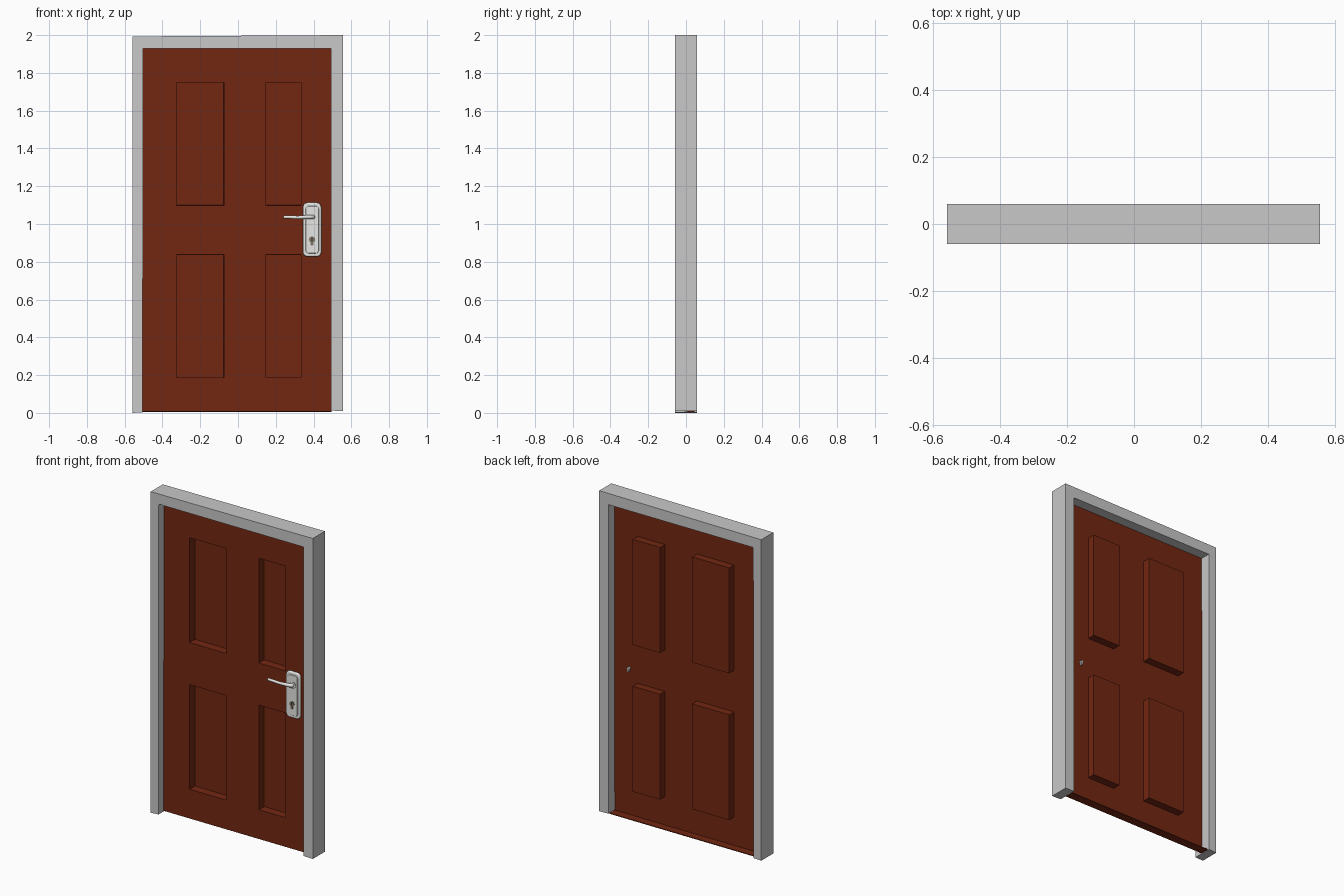
import bpy
import bmesh
import math
from mathutils import Matrix

cube = bpy.data.objects.get("Cube")
if cube:
    bpy.data.objects.remove(cube, do_unlink=True)


def material(name, r, g, b):
    m = bpy.data.materials.new(name)
    m.use_nodes = True
    m.diffuse_color = (r, g, b, 1)
    m.node_tree.nodes["Principled BSDF"].inputs["Base Color"].default_value = (r, g, b, 1)
    return m


GREY = material("frame_grey", 0.58, 0.58, 0.58)
RED = material("red_brown", 0.17, 0.02, 0.006)
WHITE = material("pale_metal", 0.82, 0.83, 0.8)
DARK = material("lock_bronze", 0.22, 0.18, 0.14)
BLACK = material("keyhole_black", 0.02, 0.02, 0.02)


def finish(name, bm, mat):
    """Turn a bmesh into a named object."""
    bmesh.ops.recalc_face_normals(bm, faces=bm.faces)
    mesh = bpy.data.meshes.new(name)
    bm.to_mesh(mesh)
    bm.free()
    obj = bpy.data.objects.new(name, mesh)
    bpy.context.collection.objects.link(obj)
    mesh.materials.append(mat)
    return obj


def extrude_outline(name, points, y0, y1, mat):
    """Extrude an x-z outline from y0 to y1."""
    bm = bmesh.new()
    face = bm.faces.new([bm.verts.new((x, y0, z)) for x, z in points])
    result = bmesh.ops.extrude_face_region(bm, geom=[face])
    verts = [v for v in result["geom"] if isinstance(v, bmesh.types.BMVert)]
    bmesh.ops.translate(bm, verts=verts, vec=(0, y1 - y0, 0))
    return finish(name, bm, mat)


def rounded_rect(x0, x1, z0, z1, r, steps=5):
    points = []
    corners = ((x1 - r, z1 - r), (x0 + r, z1 - r), (x0 + r, z0 + r), (x1 - r, z0 + r))
    for i, (cx, cz) in enumerate(corners):
        for s in range(steps + 1):
            a = (i + s / steps) * math.pi / 2
            points.append((cx + r * math.cos(a), cz + r * math.sin(a)))
    return points


def bevel(obj, width, segments=3):
    mod = obj.modifiers.new("bevel", "BEVEL")
    mod.width = width
    mod.segments = segments
    mod.limit_method = "ANGLE"
    mod.angle_limit = math.radians(50)


def smooth(obj):
    bpy.ops.object.select_all(action="DESELECT")
    obj.select_set(True)
    bpy.context.view_layer.objects.active = obj
    bpy.ops.object.shade_smooth_by_angle()


def rod(name, x, z, y0, y1, r0, r1, mat):
    """Round part whose axis runs through the door."""
    bm = bmesh.new()
    place = Matrix.Translation((x, (y0 + y1) / 2, z)) @ Matrix.Rotation(math.pi / 2, 4, "X")
    bmesh.ops.create_cone(bm, cap_ends=True, segments=20, radius1=r1, radius2=r0,
                          depth=abs(y1 - y0), matrix=place)
    obj = finish(name, bm, mat)
    smooth(obj)
    return obj


# Frame: two jambs and a lintel in one outline
extrude_outline("door_frame", [(-0.558, 0), (-0.505, 0.003), (-0.503, 1.93), (0.492, 1.93),
                               (0.492, 0.012), (0.555, 0.01), (0.555, 2), (-0.558, 1.993)],
                -0.059, 0.059, GREY)

# Door leaf: a pressed sheet whose four panels are pushed towards the back
SHEET_Y, PANEL_DEPTH = -0.006, 0.05
xs = [-0.505, -0.327, -0.074, 0.148, 0.334, 0.494]
zs = [0.008, 0.187, 0.838, 1.098, 1.75, 1.931]
bm = bmesh.new()
grid = [[bm.verts.new((x, SHEET_Y, z)) for x in xs] for z in zs]
panels = []
for j in range(5):
    for i in range(5):
        face = bm.faces.new((grid[j][i], grid[j][i + 1], grid[j + 1][i + 1], grid[j + 1][i]))
        if i % 2 and j % 2:
            panels.append(face)
for face in panels:
    result = bmesh.ops.extrude_face_region(bm, geom=[face])
    verts = [v for v in result["geom"] if isinstance(v, bmesh.types.BMVert)]
    bmesh.ops.translate(bm, verts=verts, vec=(0, PANEL_DEPTH, 0))
    bm.faces.remove(face)
# Bottom edge folds back as a flange
bottom = [e for e in bm.edges if all(v.co.z < 0.01 for v in e.verts)]
result = bmesh.ops.extrude_edge_only(bm, edges=bottom)
verts = [v for v in result["geom"] if isinstance(v, bmesh.types.BMVert)]
bmesh.ops.translate(bm, verts=verts, vec=(0, 0.052, 0))
door = finish("door_leaf", bm, RED)
shell = door.modifiers.new("sheet", "SOLIDIFY")
shell.thickness = 0.005
shell.offset = 0

# Handle plate with a raised centre
plate = extrude_outline("handle_plate", rounded_rect(0.344, 0.441, 0.827, 1.113, 0.025),
                        -0.006, -0.024, WHITE)
bevel(plate, 0.007)
smooth(plate)
centre = extrude_outline("handle_plate_centre", rounded_rect(0.358, 0.428, 0.845, 1.095, 0.016),
                         -0.02, -0.029, WHITE)
bevel(centre, 0.003)
smooth(centre)

# Lever on its collar
rod("lever_collar", 0.398, 1.037, -0.025, -0.036, 0.021, 0.018, WHITE)
curve = bpy.data.curves.new("lever", "CURVE")
curve.dimensions = "3D"
curve.bevel_depth = 0.011
curve.bevel_resolution = 3
curve.use_fill_caps = True
path = [(0.398, -0.026, 1.037, 1.1), (0.396, -0.041, 1.037, 1.1), (0.38, -0.047, 1.038, 1),
        (0.32, -0.048, 1.035, 0.8), (0.24, -0.046, 1.037, 0.75)]
spline = curve.splines.new("POLY")
spline.points.add(len(path) - 1)
for point, (x, y, z, radius) in zip(spline.points, path):
    point.co = (x, y, z, 1)
    point.radius = radius
spline.use_smooth = True
curve.materials.append(WHITE)
lever = bpy.data.objects.new("lever", curve)
bpy.context.collection.objects.link(lever)

# Lock cylinder, reaching through to the back
rod("lock_cylinder", 0.392, 0.918, -0.027, -0.034, 0.016, 0.015, DARK)
extrude_outline("lock_tail", rounded_rect(0.385, 0.399, 0.885, 0.912, 0.006), -0.027, -0.033, DARK)
extrude_outline("keyhole", rounded_rect(0.39, 0.394, 0.908, 0.928, 0.0015), -0.033, -0.035, BLACK)
rod("back_lock_cylinder", 0.392, 0.918, -0.006, 0.012, 0.009, 0.009, GREY)
extrude_outline("back_lock_tail", rounded_rect(0.388, 0.396, 0.898, 0.916, 0.003),
                -0.006, 0.012, GREY)
